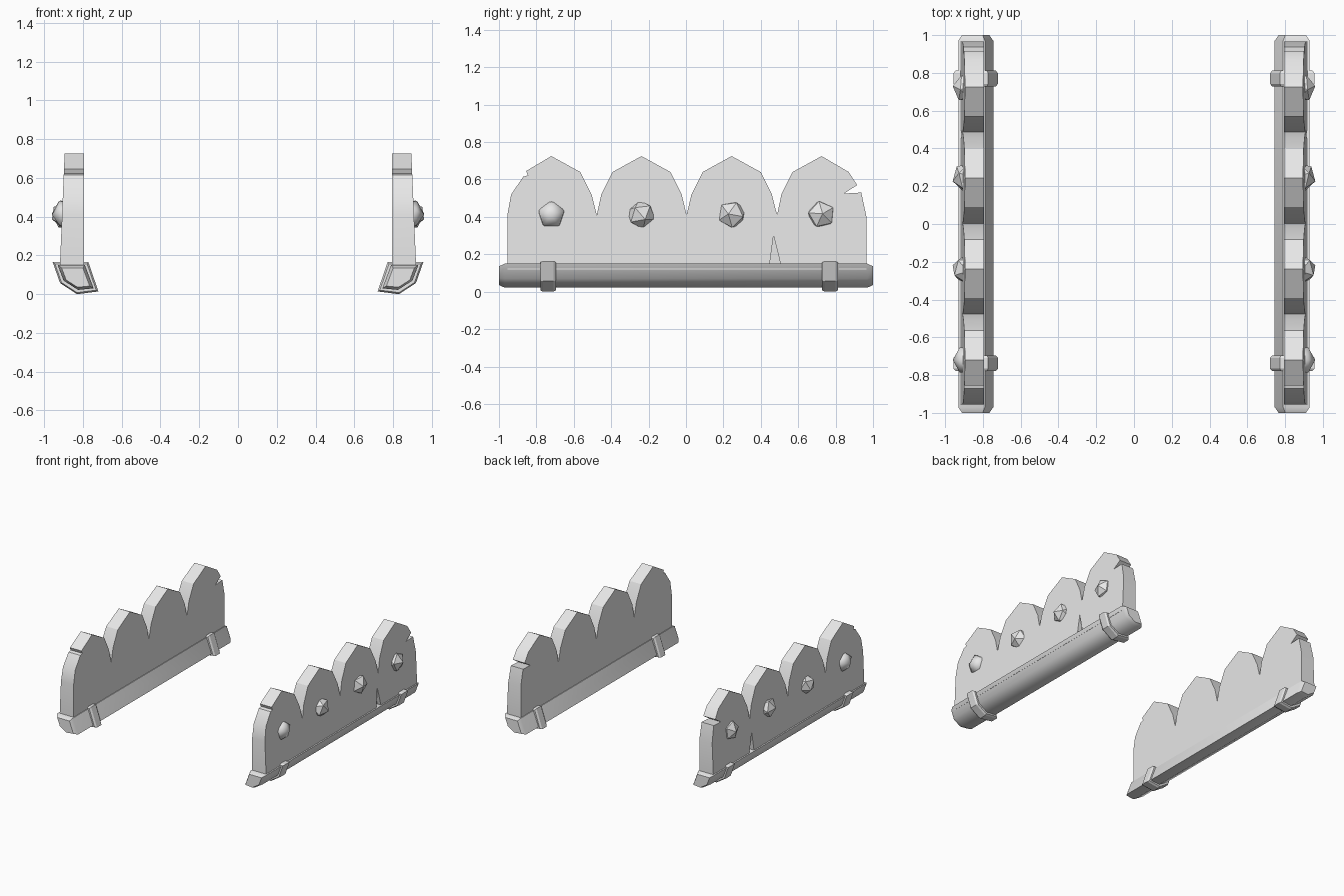
import bpy, bmesh, math
from mathutils import Matrix, Vector

default = bpy.data.objects.get("Cube")
if default:
    bpy.data.objects.remove(default)

grey = bpy.data.materials.new("plain_grey")
grey.use_nodes = True
grey.diffuse_color = (0.8, 0.8, 0.8, 1)
grey.node_tree.nodes["Principled BSDF"].inputs["Base Color"].default_value = (0.8, 0.8, 0.8, 1)


def make_object(name, bm, angle=None):
    """Turn a bmesh into a grey object, optionally smoothed below an angle."""
    bmesh.ops.recalc_face_normals(bm, faces=bm.faces)
    mesh = bpy.data.meshes.new(name)
    bm.to_mesh(mesh)
    bm.free()
    mesh.materials.append(grey)
    obj = bpy.data.objects.new(name, mesh)
    bpy.context.collection.objects.link(obj)
    bpy.ops.object.select_all(action='DESELECT')
    obj.select_set(True)
    bpy.context.view_layer.objects.active = obj
    if angle:
        bpy.ops.object.shade_smooth_by_angle(angle=math.radians(angle))
    return obj


def mirror(obj):
    obj.modifiers.new("other_side", 'MIRROR').use_mirror_merge = False


def loft(bm, rings):
    """Skin a list of equal point rings and cap both ends."""
    loops = [[bm.verts.new(p) for p in ring] for ring in rings]
    for a, b in zip(loops, loops[1:]):
        for i in range(len(a)):
            j = (i + 1) % len(a)
            bm.faces.new((a[i], a[j], b[j], b[i]))
    bm.faces.new(loops[0])
    bm.faces.new(loops[-1])


def beam(name, section, y0, y1, bevel, inset, angle=None):
    """Sweep an x-z section along y with chamfered ends."""
    cx = sum(p[0] for p in section) / len(section)
    cz = sum(p[1] for p in section) / len(section)
    k = 1 - inset
    small = [(cx + (x - cx) * k, cz + (z - cz) * k) for x, z in section]
    stations = [(y0, small), (y0 + bevel, section), (y1 - bevel, section), (y1, small)]
    bm = bmesh.new()
    loft(bm, [[(x, y, z) for x, z in s] for y, s in stations])
    mirror(make_object(name, bm, angle))


# Scalloped panel, outline in y-z with a chip at each end
def arch(peak):
    left = [(-0.215, 0.52), (-0.155, 0.64), (0, 0.725)]
    right = [(-y, z) for y, z in reversed(left[:2])]
    return [(peak + y, z) for y, z in left + right]


small_chip = [(-0.935, 0.52), (-0.87, 0.615), (-0.845, 0.622), (-0.855, 0.645)]
large_chip = [(0.87, 0.64), (0.915, 0.57), (0.845, 0.525), (0.937, 0.53)]
outline = [(-0.955, 0.12), (-0.955, 0.41)] + small_chip + arch(-0.72)[2:]
for valley, peak in ((-0.477, -0.238), (0.003, 0.244), (0.487, 0.725)):
    outline += [(valley, 0.41)] + arch(peak)
outline = outline[:-2] + large_chip + [(0.965, 0.4), (0.965, 0.12)]

bm = bmesh.new()
inner = [(0.795, y, z) for y, z in outline]
outer = [(0.925 - 0.042 * z, y, z) for y, z in outline]
loft(bm, [inner, outer])
panel = make_object("scalloped_panel", bm, 30)

# Shallow crack cut into the outer face
bm = bmesh.new()
crack = [(0.445, 0.13), (0.468, 0.3), (0.51, 0.13)]
loft(bm, [[(x, y, z) for y, z in crack] for x in (0.885, 1.0)])
cutter = make_object("crack_cutter", bm)
cutter.hide_render = True
cut = panel.modifiers.new("crack", 'BOOLEAN')
cut.operation = 'DIFFERENCE'
cut.solver = 'EXACT'
cut.object = cutter
bpy.context.view_layer.objects.active = panel
bpy.ops.object.modifier_apply(modifier=cut.name)
bpy.data.objects.remove(cutter)
mirror(panel)

# Base rail and the two bands around it
rail = [(0.93, 0.15), (0.79, 0.15), (0.745, 0.03), (0.825, 0.022), (0.9, 0.07)]
band = [(0.956, 0.165), (0.772, 0.165), (0.72, 0.014), (0.83, 0), (0.918, 0.057)]
beam("base_rail", rail, -1, 1, 0.03, 0.22, 38)
for name, y in (("front_band", -0.737), ("back_band", 0.77)):
    beam(name, band, y - 0.042, y + 0.042, 0.014, 0.1)

# Faceted studs, each turned differently
for i, y in enumerate((-0.72, -0.24, 0.247, 0.722)):
    bm = bmesh.new()
    turn = Matrix.Rotation(0.7 * i, 4, 'X') @ Matrix.Rotation(0.5 + 0.4 * i, 4, 'Y')
    bmesh.ops.create_icosphere(bm, subdivisions=1, radius=0.079, matrix=turn)
    reach = max(v.co.x for v in bm.verts)
    bmesh.ops.scale(bm, vec=Vector((0.07 / reach, 1, 1)), verts=bm.verts)
    bmesh.ops.translate(bm, vec=Vector((0.89, y, 0.412)), verts=bm.verts)
    mirror(make_object(f"stud_{i + 1}", bm, 45 if i == 0 else None))
